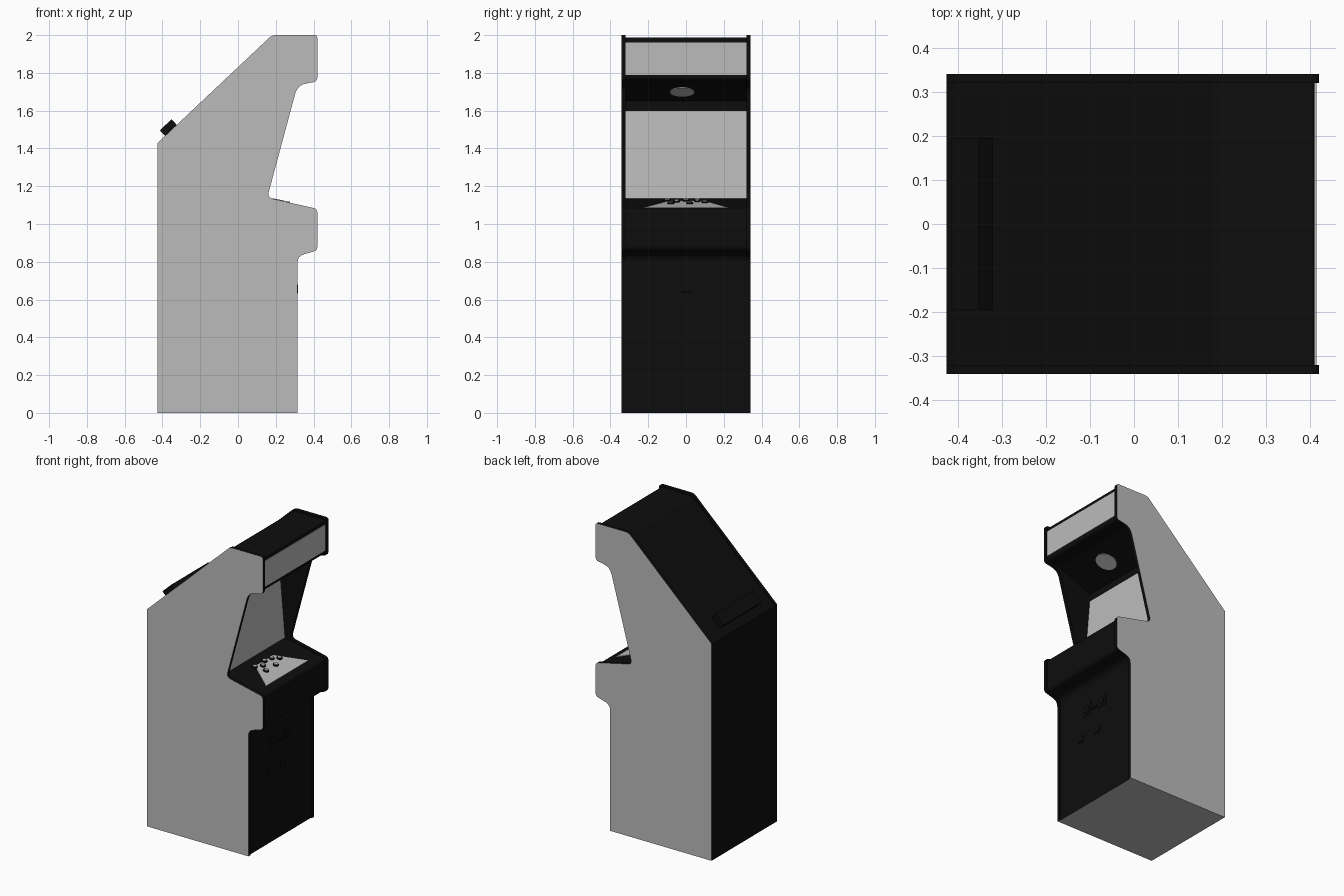
import bpy, bmesh, math
from mathutils import Vector, Matrix

if "Cube" in bpy.data.objects:
    bpy.data.objects.remove(bpy.data.objects["Cube"])


def material(name, value):
    m = bpy.data.materials.new(name)
    m.use_nodes = True
    colour = (value, value, value, 1)
    m.diffuse_color = colour
    m.node_tree.nodes["Principled BSDF"].inputs["Base Color"].default_value = colour
    return m


BLACK = material("black", 0.004)
GREY = material("light grey", 0.5)


def add_object(name, bm, mats):
    bmesh.ops.recalc_face_normals(bm, faces=bm.faces)
    me = bpy.data.meshes.new(name)
    bm.to_mesh(me)
    bm.free()
    for m in mats:
        me.materials.append(m)
    ob = bpy.data.objects.new(name, me)
    bpy.context.collection.objects.link(ob)
    return ob


def rounded(points, steps=4):
    """Round every (x, z, radius) corner of a profile with a short curve."""
    out = []
    for i, (x, z, r) in enumerate(points):
        p = Vector((x, z))
        if not r:
            out.append(p)
            continue
        a = p + (Vector(points[i - 1][:2]) - p).normalized() * r
        b = p + (Vector(points[(i + 1) % len(points)][:2]) - p).normalized() * r
        for k in range(steps + 1):
            t = k / steps
            out.append(a * (1 - t) ** 2 + p * 2 * t * (1 - t) + b * t * t)
    return out


def extrude_profile(name, profile, y0, y1, mats, rule=None):
    """Extrude an x-z outline between two y positions."""
    bm = bmesh.new()
    face = bm.faces.new([bm.verts.new((p.x, y0, p.y)) for p in profile])
    ext = bmesh.ops.extrude_face_region(bm, geom=[face])
    verts = [v for v in ext["geom"] if isinstance(v, bmesh.types.BMVert)]
    bmesh.ops.translate(bm, verts=verts, vec=(0, y1 - y0, 0))
    bmesh.ops.recalc_face_normals(bm, faces=bm.faces)
    if rule:
        for f in bm.faces:
            f.material_index = rule(f)
    return add_object(name, bm, mats)


def frame(origin, along, normal):
    """Matrix whose x runs across the cabinet, y along the surface, z outwards."""
    n, u = Vector(normal).normalized(), Vector(along).normalized()
    m = Matrix((u.cross(n), u, n)).transposed().to_4x4()
    m.translation = Vector(origin)
    return m


def plate(name, mat, matrix, outline, depth):
    """Thin prism of a 2D outline lying on a surface frame."""
    bm = bmesh.new()
    face = bm.faces.new([bm.verts.new((x, y, 0)) for x, y in outline])
    ext = bmesh.ops.extrude_face_region(bm, geom=[face])
    verts = [v for v in ext["geom"] if isinstance(v, bmesh.types.BMVert)]
    bmesh.ops.translate(bm, verts=verts, vec=(0, 0, depth))
    bm.transform(matrix)
    return add_object(name, bm, [mat])


def rect(w, h, x=0, y=0):
    return [(x + sx * w / 2, y + sy * h / 2)
            for sx, sy in ((-1, -1), (1, -1), (1, 1), (-1, 1))]


def disc(r, x=0, y=0, n=20):
    return [(x + r * math.cos(k * math.tau / n), y + r * math.sin(k * math.tau / n))
            for k in range(n)]


# Side panels: grey outside and underneath, black edges and inner faces
side = rounded([
    (-0.425, 0, 0), (0.315, 0, 0), (0.315, 0.83, 0.035), (0.42, 0.86, 0.02),
    (0.42, 1.08, 0.02), (0.155, 1.14, 0.03), (0.315, 1.735, 0.045),
    (0.42, 1.755, 0.02), (0.42, 2.0, 0.015), (0.18, 2.0, 0.02), (-0.425, 1.43, 0)])
for label, s in (("left", 1), ("right", -1)):
    extrude_profile(label + "_side_panel", side, s * 0.32, s * 0.341, [BLACK, GREY],
                    lambda f: int(f.normal.y * s > 0.9 or f.normal.z < -0.99))

# Cabinet body between the panels, slightly recessed at the front
body = rounded([
    (-0.425, 0, 0), (0.308, 0, 0), (0.308, 0.835, 0.03), (0.41, 0.865, 0.02),
    (0.41, 1.075, 0.02), (0.115, 1.135, 0), (0.075, 1.60, 0), (0.075, 1.65, 0),
    (0.32, 1.748, 0), (0.41, 1.765, 0.015), (0.41, 1.988, 0.012),
    (0.18, 1.988, 0.02), (-0.425, 1.425, 0)])
extrude_profile("cabinet_body", body, -0.32, 0.32, [BLACK, GREY],
                lambda f: int(f.normal.z < -0.99))

# Screen
lean = Vector((-0.04, 0, 0.465))
screen = frame((0.095, 0, 1.3675), lean, (lean.z, 0, -lean.x))
plate("screen", GREY, screen, rect(0.638, 0.465), 0.004)

# Lit sign above the screen
sign = frame((0.41, 0, 1.875), (0, 0, 1), (1, 0, 0))
plate("marquee", GREY, sign, rect(0.64, 0.17), 0.004)

# Speaker under the canopy
canopy = frame((0.20, -0.02, 1.70), (0.4, 0, 0.16), (0.16, 0, -0.4))
plate("speaker", GREY, canopy, disc(0.066, n=32), 0.004)

# Control deck artwork and buttons; the frame's x axis follows +y of the model
slope = Vector((-0.295, 0, 0.06))
deck = frame((0.26, 0, 1.1055), slope, (0.06, 0, 0.295))
plate("control_artwork", GREY, deck,
      [(-0.22, -0.10), (0.22, -0.10), (0.10, 0.075), (-0.09, 0.075)], 0.003)
spots = [(-0.10, 0.07), (-0.05, 0.045), (0.0, 0.07), (0.06, 0.06),
         (-0.08, 0.0), (0.02, 0.0), (0.10, 0.03)]
for i, (x, y) in enumerate(spots):
    plate(f"button_ring_{i + 1}", BLACK, deck, disc(0.018, x, y), 0.010)
    plate(f"button_{i + 1}", GREY, deck, disc(0.012, x, y), 0.015)

# Coin door fittings on the lower front
door = frame((0.308, 0, 0), (0, 0, 1), (1, 0, 0))
for label, s in (("left", 1), ("right", -1)):
    plate(label + "_coin_plate", BLACK, door, rect(0.07, 0.085, s * 0.07, 0.66), 0.004)
    plate(label + "_coin_button", BLACK, door, disc(0.024, s * 0.07, 0.655), 0.010)
    plate(label + "_coin_return", BLACK, door, rect(0.045, 0.04, s * 0.075 - 0.05, 0.475), 0.005)
plate("coin_lock", BLACK, door, rect(0.05, 0.012, 0, 0.64), 0.008)

# Vent box on the sloping back
back = Vector((0.605, 0, 0.57))
vent = frame((-0.352, 0, 1.4925), back, (-0.57, 0, 0.605))
plate("rear_vent_box", BLACK, vent, rect(0.39, 0.085), 0.045)
